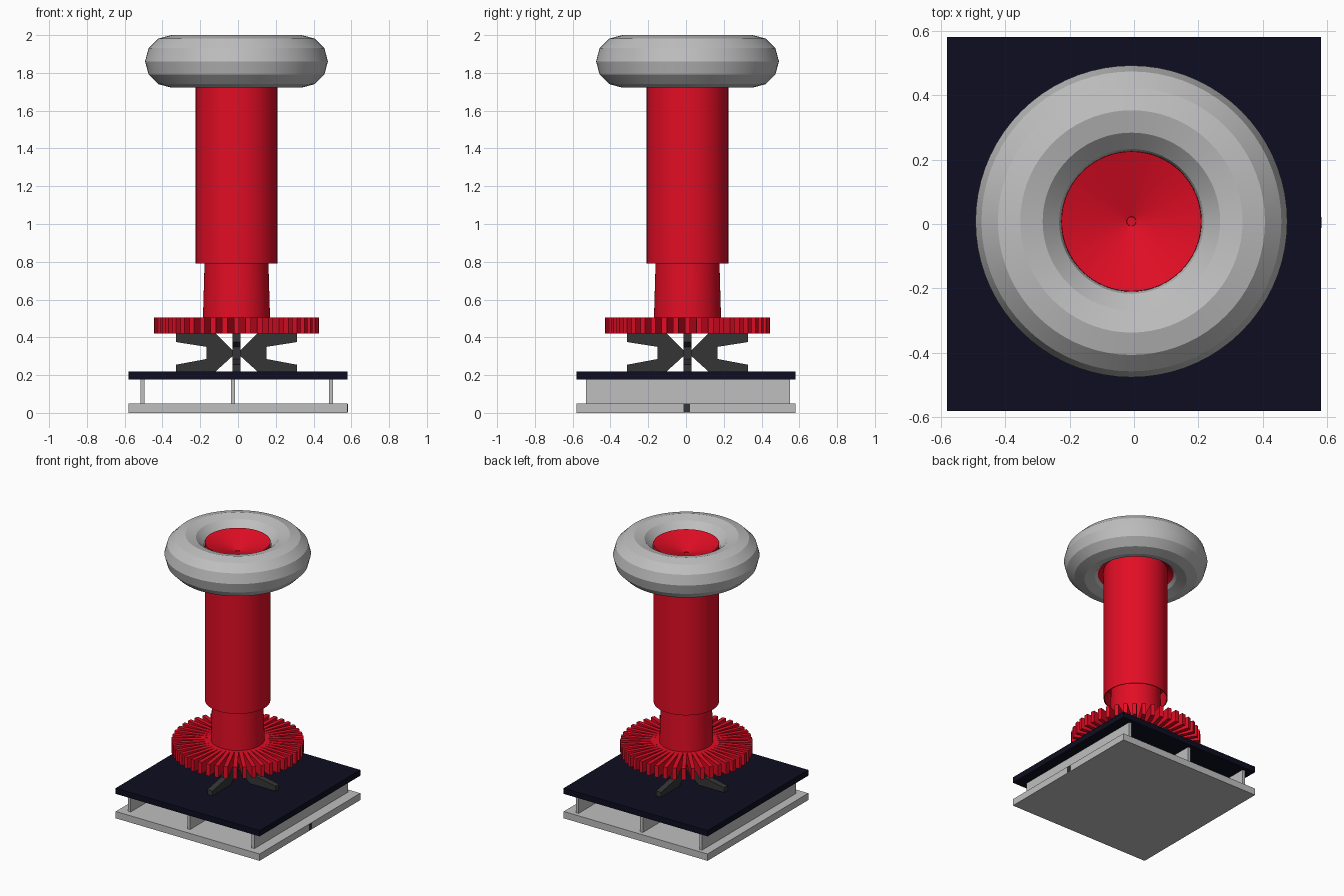
import bpy, bmesh, math

if "Cube" in bpy.data.objects:
    bpy.data.objects.remove(bpy.data.objects["Cube"])

CX, CY = -0.008, 0.008  # axis of the column


def material(name, rgb):
    m = bpy.data.materials.new(name)
    m.diffuse_color = (*rgb, 1)
    m.use_nodes = True
    m.node_tree.nodes["Principled BSDF"].inputs["Base Color"].default_value = m.diffuse_color
    return m


RED = material("red", (0.76, 0.004, 0.018))
GREY = material("light grey", (0.52, 0.52, 0.52))
NAVY = material("dark navy", (0.004, 0.004, 0.015))
BLACK = material("charcoal", (0.035, 0.035, 0.035))


def finish(name, bm, mat, smooth=None, loc=(0, 0, 0)):
    bmesh.ops.recalc_face_normals(bm, faces=bm.faces)
    me = bpy.data.meshes.new(name)
    bm.to_mesh(me)
    bm.free()
    ob = bpy.data.objects.new(name, me)
    bpy.context.collection.objects.link(ob)
    me.materials.append(mat)
    ob.location = loc
    if smooth:
        bpy.ops.object.select_all(action='DESELECT')
        ob.select_set(True)
        bpy.context.view_layer.objects.active = ob
        bpy.ops.object.shade_smooth_by_angle(angle=math.radians(smooth))
    return ob


def box(name, lo, hi, mat):
    bm = bmesh.new()
    bmesh.ops.create_cube(bm, size=1)
    for v in bm.verts:
        v.co = [lo[i] + (v.co[i] + 0.5) * (hi[i] - lo[i]) for i in range(3)]
    return finish(name, bm, mat)


def lathe(name, profile, mat, closed=False, smooth=25, n=64):
    """Spin a list of (radius, height) points about the column axis."""
    bm = bmesh.new()
    rings = [[bm.verts.new((r * math.cos(2 * math.pi * k / n),
                            r * math.sin(2 * math.pi * k / n), z))
              for k in range(n)] for r, z in profile]
    pairs = list(zip(rings, rings[1:])) + ([(rings[-1], rings[0])] if closed else [])
    for a, b in pairs:
        for k in range(n):
            bm.faces.new((a[k], a[(k + 1) % n], b[(k + 1) % n], b[k]))
    if not closed:
        bm.faces.new(rings[0])
        bm.faces.new(rings[-1])
    return finish(name, bm, mat, smooth, (CX, CY, 0))


def radial_plates(name, outline, count, thick, mat):
    """Repeat an upright (radius, height) plate around the column axis."""
    bm = bmesh.new()
    for i in range(count):
        a = 2 * math.pi * i / count
        c, s = math.cos(a), math.sin(a)
        sides = [[bm.verts.new((r * c - t * s, r * s + t * c, z)) for r, z in outline]
                 for t in (-thick / 2, thick / 2)]
        bm.faces.new(sides[0])
        bm.faces.new(sides[1][::-1])
        for k in range(len(outline)):
            j = (k + 1) % len(outline)
            bm.faces.new((sides[0][k], sides[0][j], sides[1][j], sides[1][k]))
    return finish(name, bm, mat, None, (CX, CY, 0))


# base: two plates held apart by three ribs, and a small socket
box("base_plate", (-0.58, -0.58, 0), (0.58, 0.58, 0.05), GREY)
box("deck_plate", (-0.58, -0.58, 0.178), (0.58, 0.58, 0.22), NAVY)
for i, x in enumerate((-0.505, -0.026, 0.493)):
    box(f"rib_{i + 1}", (x - 0.011, -0.53, 0.045), (x + 0.011, 0.55, 0.182), GREY)
box("socket", (0.55, -0.012, 0.006), (0.582, 0.022, 0.046), BLACK)

# four notched support brackets
radial_plates("support_brackets",
              [(0.005, 0.315), (0.11, 0.22), (0.32, 0.22), (0.32, 0.255), (0.16, 0.285),
               (0.16, 0.35), (0.32, 0.375), (0.32, 0.42), (0.11, 0.42)], 4, 0.042, BLACK)

# finned ring
radial_plates("fin_ring", [(0.12, 0.42), (0.437, 0.42), (0.437, 0.505), (0.12, 0.505)],
              44, 0.028, RED)

# column: tapered core inside an open-bottomed sleeve
lathe("lower_column", [(0.18, 0.42), (0.166, 0.9)], RED)
lathe("upper_column", [(0.21, 0.9), (0.21, 0.79), (0.216, 0.79), (0.216, 1.80)], RED)

# twelve-sided tube ring with a dished red hub
lathe("top_ring", [(0.345 + 0.139 * math.cos(math.pi * k / 6),
                    1.861 + 0.139 * math.sin(math.pi * k / 6)) for k in range(12)],
      GREY, closed=True, n=72)
lathe("ring_hub", [(0.20, 1.80), (0.256, 1.76), (0.22, 1.82), (0.217, 1.945),
                   (0.015, 1.875), (0.014, 1.87)], RED)
